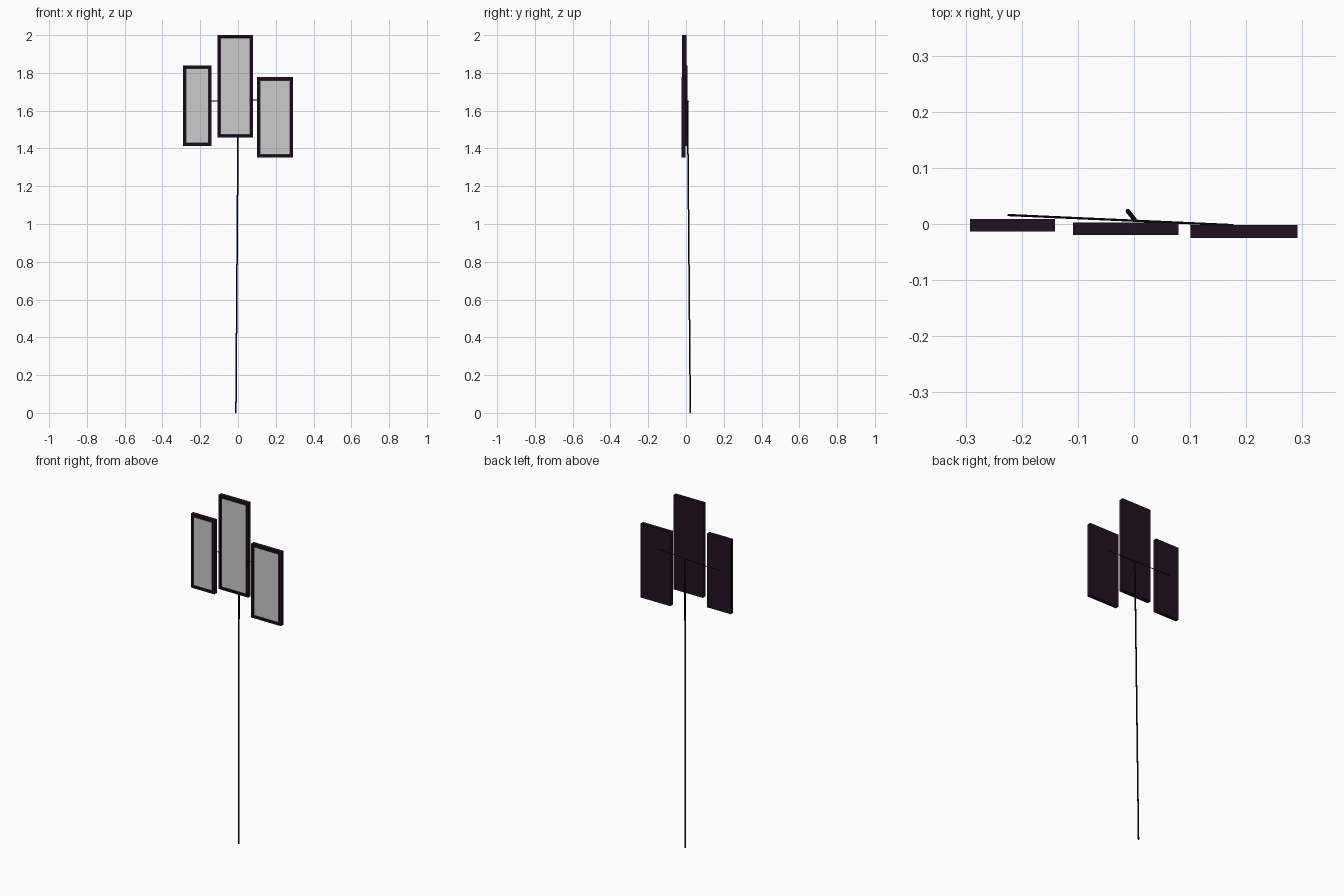
import bpy
import bmesh
from mathutils import Vector

if "Cube" in bpy.data.objects:
    bpy.data.objects.remove(bpy.data.objects["Cube"])


def material(name, color):
    m = bpy.data.materials.new(name)
    m.diffuse_color = color
    m.use_nodes = True
    m.node_tree.nodes["Principled BSDF"].inputs["Base Color"].default_value = m.diffuse_color
    return m


frame_mat = material("dark_plum", (0.016, 0.005, 0.016, 1))
rod_mat = material("near_black", (0.006, 0.003, 0.005, 1))


def link(name, bm, mat=None):
    mesh = bpy.data.meshes.new(name)
    bmesh.ops.recalc_face_normals(bm, faces=bm.faces)
    bm.to_mesh(mesh)
    bm.free()
    obj = bpy.data.objects.new(name, mesh)
    bpy.context.collection.objects.link(obj)
    if mat:
        mesh.materials.append(mat)
    return obj


def panel(name, x0, x1, y0, y1, z0, z1, border=0.016, recess=0.002):
    # Frame: box with its front inset and pushed back a little
    bm = bmesh.new()
    bmesh.ops.create_cube(bm, size=1)
    for v in bm.verts:
        v.co = Vector((x0 if v.co.x < 0 else x1,
                       y0 if v.co.y < 0 else y1,
                       z0 if v.co.z < 0 else z1))
    bm.normal_update()
    front = min(bm.faces, key=lambda f: f.calc_center_median().y)
    bmesh.ops.inset_individual(bm, faces=[front], thickness=border)
    bmesh.ops.inset_individual(bm, faces=[front], thickness=0.0001, depth=-recess)
    bmesh.ops.delete(bm, geom=[front], context='FACES_ONLY')
    link(name + "_frame", bm, frame_mat)

    # Grey pane filling the frame opening
    bm = bmesh.new()
    a, b, c, d = x0 + border, x1 - border, z0 + border, z1 - border
    y = y0 + recess
    bm.faces.new([bm.verts.new(p) for p in
                  ((a, y, c), (b, y, c), (b, y, d), (a, y, d))])
    mesh_obj = link(name + "_pane", bm)
    if mesh_obj.data.polygons[0].normal.y > 0:
        mesh_obj.data.flip_normals()


def rod(name, start, end, radius, sides=8):
    start, end = Vector(start), Vector(end)
    axis = end - start
    bpy.ops.mesh.primitive_cylinder_add(vertices=sides, radius=radius,
                                        depth=axis.length,
                                        location=(start + end) / 2)
    obj = bpy.context.object
    obj.name = name
    obj.rotation_euler = axis.to_track_quat('Z', 'Y').to_euler()
    obj.data.materials.append(rod_mat)
    bpy.ops.object.shade_smooth_by_angle()


# Three framed panels
panel("left_panel", -0.292, -0.141, -0.013, 0.009, 1.414, 1.84)
panel("middle_panel", -0.109, 0.079, -0.020, 0.003, 1.457, 2.0)
panel("right_panel", 0.101, 0.291, -0.025, -0.002, 1.351, 1.777)

# Leaning pole and thin crossbar behind the panels
rod("pole", (-0.011, 0.023, 0.0), (0.001, 0.008, 1.655), 0.004)
rod("crossbar", (-0.225, 0.016, 1.649), (0.177, -0.002, 1.658), 0.002)
